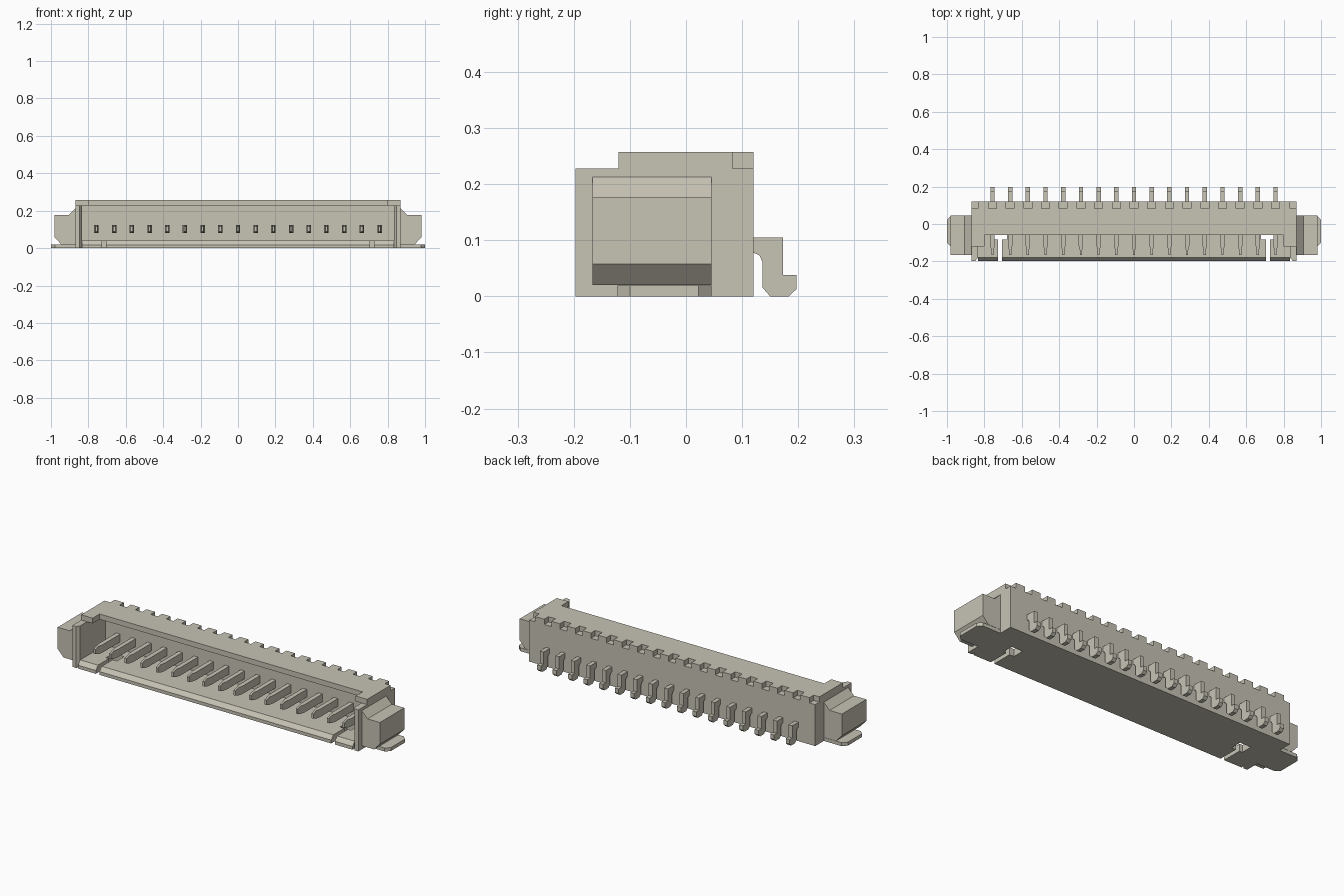
import bpy
import bmesh
from mathutils import Vector

if "Cube" in bpy.data.objects:
    bpy.data.objects.remove(bpy.data.objects["Cube"])

ivory = bpy.data.materials.new("warm_ivory")
ivory.use_nodes = True
COLOUR = (0.57, 0.55, 0.46, 1)
ivory.diffuse_color = COLOUR
ivory.node_tree.nodes["Principled BSDF"].inputs["Base Color"].default_value = COLOUR

# Each plane maps a 2D outline point plus a depth to 3D
PLANES = {
    "xy": lambda a, b, d: (a, b, d),
    "xz": lambda a, b, d: (a, d, b),
    "yz": lambda a, b, d: (d, a, b),
}


def prism(plane, outline, low, high):
    """Extrude a 2D outline between two depths."""
    bm = bmesh.new()
    place = PLANES[plane]
    bottom = [bm.verts.new(place(a, b, low)) for a, b in outline]
    top = [bm.verts.new(place(a, b, high)) for a, b in outline]
    bm.faces.new(bottom[::-1])
    bm.faces.new(top)
    count = len(outline)
    for i in range(count):
        j = (i + 1) % count
        bm.faces.new((bottom[i], bottom[j], top[j], top[i]))
    bmesh.ops.recalc_face_normals(bm, faces=bm.faces)
    return bm


def finish(bm, name):
    mesh = bpy.data.meshes.new(name)
    bmesh.ops.recalc_face_normals(bm, faces=bm.faces)
    bm.to_mesh(mesh)
    bm.free()
    mesh.materials.append(ivory)
    obj = bpy.data.objects.new(name, mesh)
    bpy.context.collection.objects.link(obj)
    return obj


def rect(a0, a1, b0, b1):
    return [(a0, b0), (a1, b0), (a1, b1), (a0, b1)]


def mirrored(half):
    """Complete an outline that is symmetric about x = 0."""
    return half + [(-x, y) for x, y in reversed(half)]


HALF = 0.87      # housing half length
INNER = 0.835    # cavity half length
FRONT, BACK = -0.197, 0.12
SHELF, TOP = 0.228, 0.257
WALL = 0.04      # inner face of the rear wall
PINS = 17
PITCH = 0.0946
pin_x = [(i - (PINS - 1) / 2) * PITCH for i in range(PINS)]

# Rear wall of the housing
finish(prism("xy", rect(-HALF, HALF, WALL, BACK), 0, SHELF), "rear_wall")

# Roof, stepped forward at the ends and notched above every contact
NOTCH, NOTCH_Y = 0.0215, 0.083
roof = [(-INNER, BACK), (-INNER, NOTCH_Y), (-HALF, NOTCH_Y), (-HALF, -0.12),
        (-0.8, -0.12), (-0.8, -0.06), (0.8, -0.06), (0.8, -0.12),
        (HALF, -0.12), (HALF, NOTCH_Y), (INNER, NOTCH_Y), (INNER, BACK)]
for x in reversed(pin_x):
    roof += [(x + NOTCH, BACK), (x + NOTCH, NOTCH_Y),
             (x - NOTCH, NOTCH_Y), (x - NOTCH, BACK)]
finish(prism("xy", roof, SHELF, TOP), "roof")

# Floor with two latch slots and a sloped front lip
floor = prism("xy", mirrored([
    (0.705, FRONT), (0.705, -0.083), (0.678, -0.083), (0.678, -0.02),
    (0.745, -0.02), (0.745, -0.083), (0.727, -0.083), (0.727, FRONT),
    (INNER, FRONT), (INNER, WALL)]), 0, 0.04)
bmesh.ops.bisect_plane(floor, geom=floor.verts[:] + floor.edges[:] + floor.faces[:],
                       plane_co=Vector((0, -0.178, 0)), plane_no=Vector((0, 1, 0)))
for v in floor.verts:
    if v.co.y < -0.19 and v.co.z > 0.03:
        v.co.z = 0.018
finish(floor, "floor")

for side, name in ((1, "left"), (-1, "right")):
    def flip(outline):
        return [(side * x, b) for x, b in outline]

    # End wall with a flared mouth
    finish(prism("xy", flip([(HALF, FRONT), (HALF, WALL), (INNER, WALL),
                             (INNER, -0.18), (0.848, FRONT)]), 0, SHELF),
           name + "_end_wall")
    # Mounting ear with sloped shoulder and bevelled lower edge
    finish(prism("xz", flip([(HALF, 0.02), (0.945, 0.02), (0.98, 0.058),
                             (0.98, 0.177), (0.905, 0.177), (HALF, 0.213)]),
                 -0.167, 0.045), name + "_ear")
    # Solder plate under the ear
    finish(prism("xy", flip([(HALF, -0.122), (0.978, -0.122), (1, -0.1),
                             (1, 0.022), (0.978, 0.045), (HALF, 0.045)]),
                 0, 0.019), name + "_solder_plate")

# Contact blade inside the cavity, tapering towards its tip
blade = prism("xy", [(-0.012, 0.05), (-0.012, -0.115), (-0.006, -0.14), (-0.006, -0.165),
                     (0.006, -0.165), (0.006, -0.14), (0.012, -0.115), (0.012, 0.05)],
              0.08, 0.123)
for v in blade.verts:
    if v.co.y < -0.15:
        v.co.z = 0.102 + (v.co.z - 0.102) * 0.6

# Bent solder tail behind the housing
tail = prism("yz", [(0.11, 0.105), (0.173, 0.105), (0.173, 0.038), (0.197, 0.038),
                    (0.197, 0.013), (0.183, 0), (0.15, 0), (0.136, 0.016),
                    (0.136, 0.062), (0.131, 0.073), (0.12, 0.078), (0.11, 0.078)],
             -0.0115, 0.0115)

# Repeat the contacts along the row
for first in (finish(blade, "contact_blade"), finish(tail, "solder_tail")):
    for x in pin_x[1:]:
        copy = first.copy()
        copy.location.x = x
        bpy.context.collection.objects.link(copy)
    first.location.x = pin_x[0]
